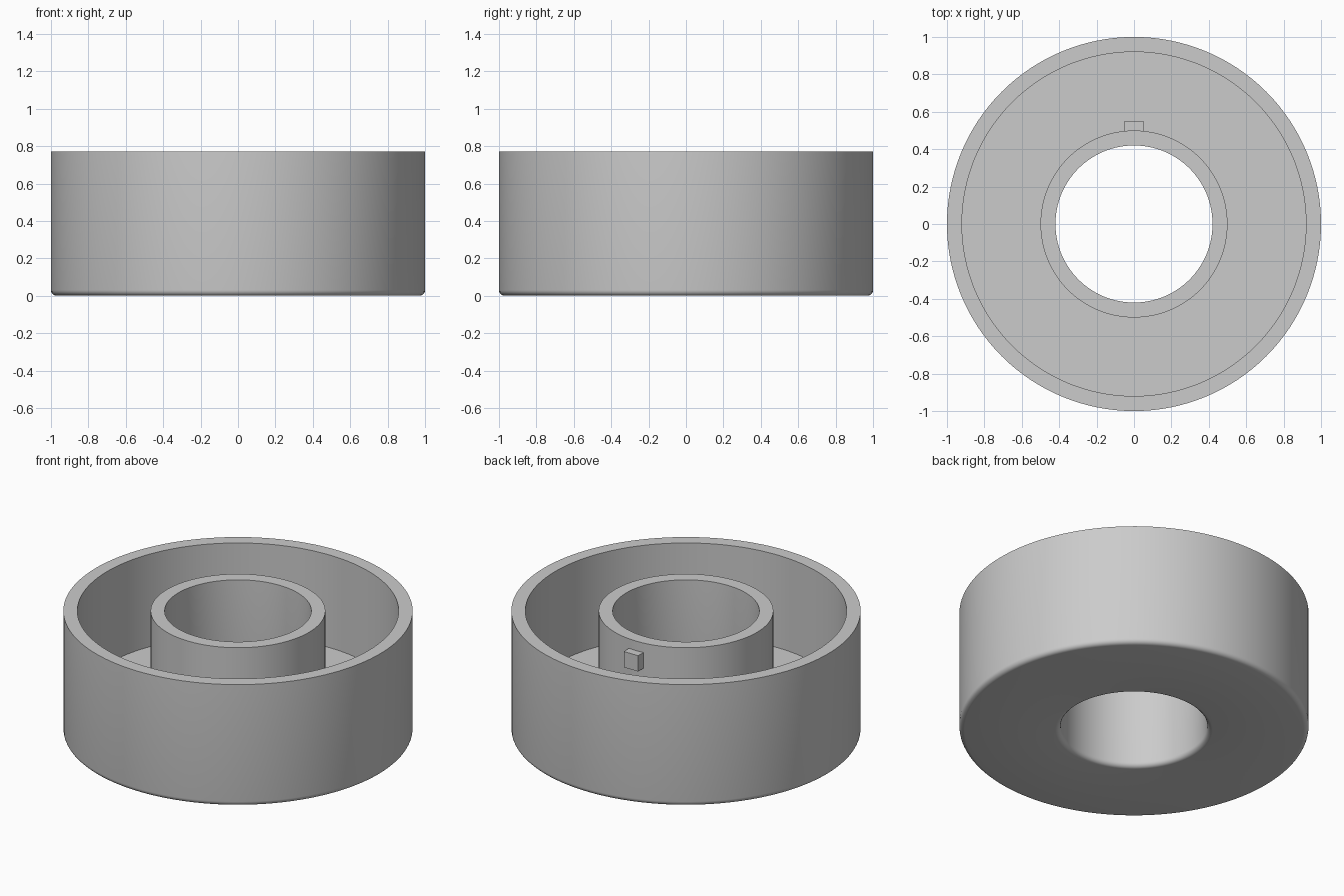
import bpy, bmesh, math

if "Cube" in bpy.data.objects:
    bpy.data.objects.remove(bpy.data.objects["Cube"])

SEGMENTS = 128
HEIGHT, FLOOR, FILLET = 0.77, 0.185, 0.03
OUTER, WALL, HUB, BORE = 1.0, 0.92, 0.5, 0.42

grey = bpy.data.materials.new("plain grey")
grey.diffuse_color = (0.6, 0.6, 0.6, 1)
grey.use_nodes = True
grey.node_tree.nodes["Principled BSDF"].inputs["Base Color"].default_value = grey.diffuse_color


def arc(cx, cz, r, start, end, steps=5):
    """Points (radius, z) along a fillet, angles in degrees."""
    for i in range(steps + 1):
        a = math.radians(start + (end - start) * i / steps)
        yield cx + r * math.cos(a), cz + r * math.sin(a)


def make_object(name, bm):
    bmesh.ops.recalc_face_normals(bm, faces=bm.faces)
    mesh = bpy.data.meshes.new(name)
    bm.to_mesh(mesh)
    bm.free()
    mesh.materials.append(grey)
    obj = bpy.data.objects.new(name, mesh)
    bpy.context.collection.objects.link(obj)
    return obj


# Ring-shaped cup: closed cross-section with rounded bottom edges, revolved
profile = [(OUTER, HEIGHT), (WALL, HEIGHT), (WALL, FLOOR),
           (HUB, FLOOR), (HUB, HEIGHT), (BORE, HEIGHT)]
profile += arc(BORE + FILLET, FILLET, FILLET, 180, 270)
profile += arc(OUTER - FILLET, FILLET, FILLET, 270, 360)

bm = bmesh.new()
rings = []
for k in range(SEGMENTS):
    a = math.tau * k / SEGMENTS
    rings.append([bm.verts.new((r * math.cos(a), r * math.sin(a), z)) for r, z in profile])
n = len(profile)
for k in range(SEGMENTS):
    here, there = rings[k], rings[(k + 1) % SEGMENTS]
    for i in range(n):
        j = (i + 1) % n
        bm.faces.new((here[i], there[i], there[j], here[j]))
cup = make_object("ring_cup", bm)
bpy.context.view_layer.objects.active = cup
cup.select_set(True)
bpy.ops.object.shade_smooth_by_angle(angle=math.radians(30))

# Small locating tab on the back of the hub, sunk slightly into it
bm = bmesh.new()
bmesh.ops.create_cube(bm, size=1)
bmesh.ops.scale(bm, vec=(0.1, 0.07, 0.1), verts=bm.verts)
bmesh.ops.translate(bm, vec=(0, 0.515, 0.66), verts=bm.verts)
make_object("hub_tab", bm)
